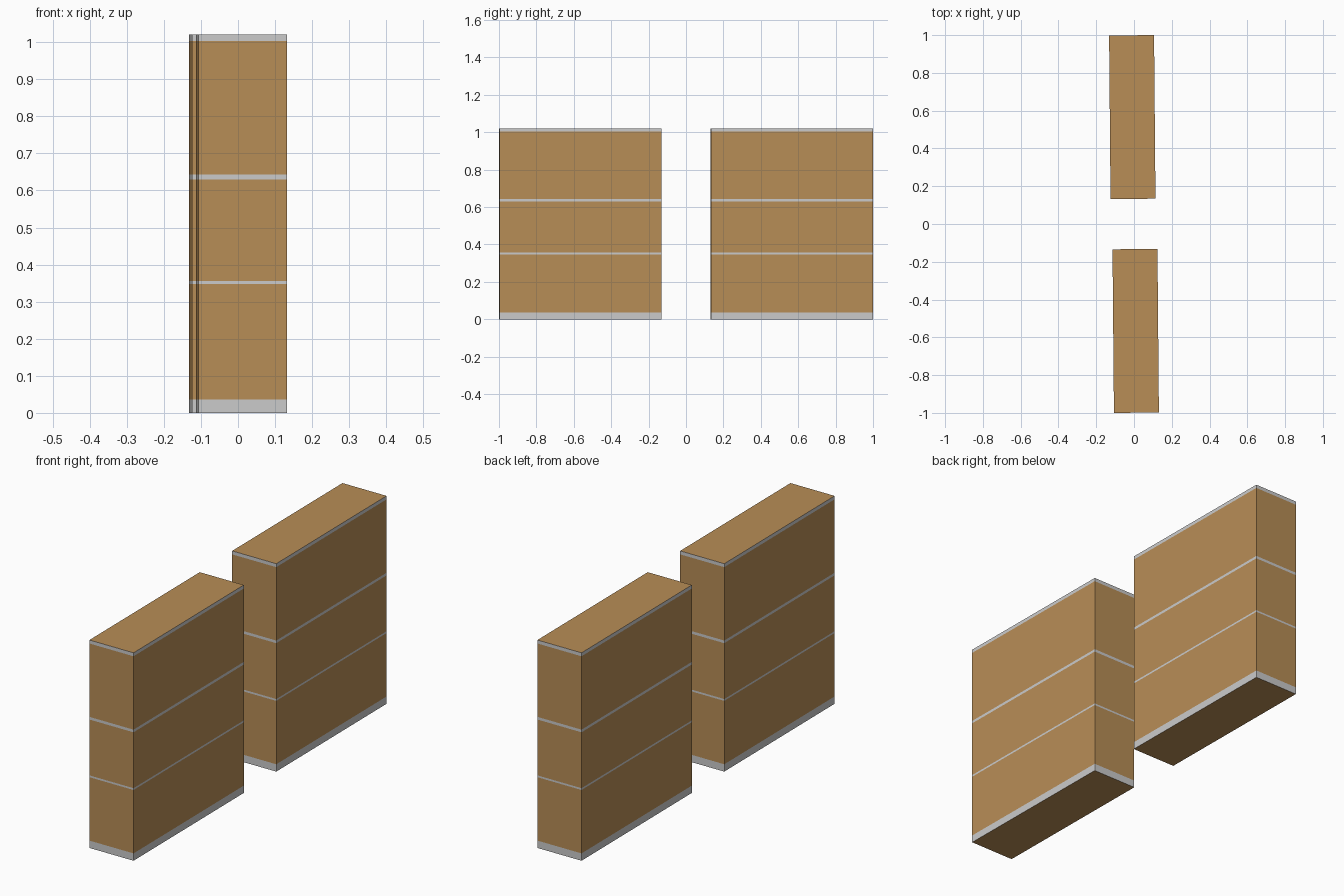
import bpy, bmesh, math
from mathutils import Matrix, Vector

if "Cube" in bpy.data.objects:
    bpy.data.objects.remove(bpy.data.objects["Cube"])

WIDTH, LENGTH, HEIGHT = 0.238, 0.866, 1.02
TILT = math.radians(0.5)
# Flush grey strips: base, two joints, top edge
STRIPS = [(0.0, 0.036), (0.347, 0.356), (0.63, 0.643), (1.003, HEIGHT)]

brown = bpy.data.materials.new("brown_panel")
brown.diffuse_color = (0.479, 0.268, 0.094, 1)
brown.use_nodes = True
brown.node_tree.nodes["Principled BSDF"].inputs["Base Color"].default_value = brown.diffuse_color
grey = bpy.data.materials.new("grey_strip")
grey.diffuse_color = (0.8, 0.8, 0.8, 1)
grey.use_nodes = True
grey.node_tree.nodes["Principled BSDF"].inputs["Base Color"].default_value = grey.diffuse_color


def wall_block(name, centre, angle):
    bm = bmesh.new()
    bmesh.ops.create_cube(bm, size=1)
    bmesh.ops.scale(bm, vec=(WIDTH, LENGTH, HEIGHT), verts=bm.verts)
    bmesh.ops.translate(bm, vec=(0, 0, HEIGHT / 2), verts=bm.verts)
    # Slice the sides at every strip boundary
    for z in (z for strip in STRIPS for z in strip if 0 < z < HEIGHT):
        bmesh.ops.bisect_plane(bm, geom=bm.verts[:] + bm.edges[:] + bm.faces[:],
                               plane_co=(0, 0, z), plane_no=(0, 0, 1))
    # Side faces inside a strip are grey; everything else is brown
    bm.normal_update()
    for f in bm.faces:
        z = f.calc_center_median().z
        in_strip = any(lo < z < hi for lo, hi in STRIPS)
        f.material_index = int(in_strip and abs(f.normal.z) < 0.5)
    mesh = bpy.data.meshes.new(name)
    bm.to_mesh(mesh)
    bm.free()
    mesh.materials.append(brown)
    mesh.materials.append(grey)
    obj = bpy.data.objects.new(name, mesh)
    obj.matrix_world = Matrix.Translation(centre) @ Matrix.Rotation(angle, 4, 'Z')
    bpy.context.collection.objects.link(obj)


# Two blocks, half a turn apart, with a gap between them
offset = Vector((-0.009, 0.566, 0))
wall_block("rear_wall_block", offset, TILT)
wall_block("front_wall_block", -offset, TILT + math.pi)
